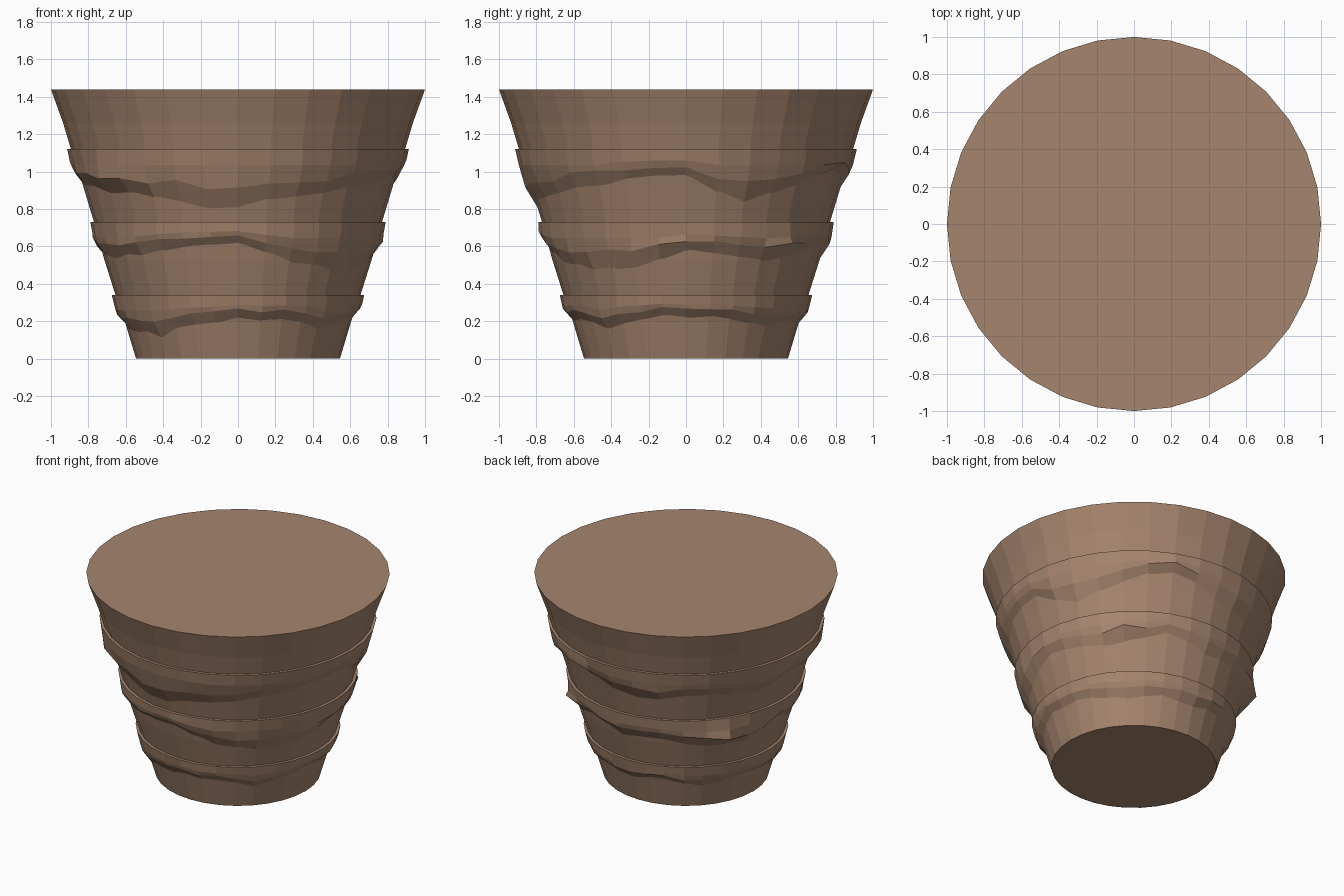
import bpy, math, random

if "Cube" in bpy.data.objects:
    bpy.data.objects.remove(bpy.data.objects["Cube"])

random.seed(4)
N = 32
CORE = [(0, .545), (.1, .575), (.2, .605), (.34, .655), (.53, .715), (.73, .77),
        (.93, .83), (1.12, .893), (1.26, .935), (1.44, 1.0)]

bark = bpy.data.materials.new("brown_bark")
bark.diffuse_color = (0.38, 0.235, 0.155, 1)
bark.use_nodes = True
bark.node_tree.nodes["Principled BSDF"].inputs["Base Color"].default_value = bark.diffuse_color


def core_r(z):
    for (z0, r0), (z1, r1) in zip(CORE, CORE[1:]):
        if z <= z1:
            return r0 + (r1 - r0) * (z - z0) / (z1 - z0)
    return CORE[-1][1]


def lathe(name, rings, capped):
    """rings: list of N (radius, z) pairs, bottom to top."""
    verts = [(r * math.cos(2 * math.pi * i / N), r * math.sin(2 * math.pi * i / N), z)
             for ring in rings for i, (r, z) in enumerate(ring)]
    faces = [(k * N + i, k * N + (i + 1) % N, (k + 1) * N + (i + 1) % N, (k + 1) * N + i)
             for k in range(len(rings) - 1) for i in range(N)]
    if capped:
        faces.append(tuple(reversed(range(N))))
        faces.append(tuple(range((len(rings) - 1) * N, len(rings) * N)))
    mesh = bpy.data.meshes.new(name)
    mesh.from_pydata(verts, [], faces)
    mesh.materials.append(bark)
    ob = bpy.data.objects.new(name, mesh)
    bpy.context.collection.objects.link(ob)
    return ob


# Tapered core
lathe("trunk_core", [[(r, z)] * N for z, r in CORE], True)


# Ragged overlapping bark layers: ledge height, ragged lower edge every 22.5 degrees,
# and chipped lumps as {segment: extra radius}
def bark_layer(name, top, edge, lumps):
    rings = [[] for _ in range(5)]
    for i in range(N):
        a, b = edge[i // 2], edge[(i // 2 + 1) % 16]
        end = a if i % 2 == 0 else (a + b) / 2 + random.uniform(-.02, .02)
        drop = top - end
        lip = end + drop * random.uniform(.32, .46)
        mid = top - min(.085, drop * .4)
        bump = lumps.get(i, 0)
        rings[0].append((core_r(end) - .006, end))
        rings[1].append((core_r(lip) + random.uniform(.02, .034) + bump, lip))
        rings[2].append((core_r(mid) + random.uniform(.024, .032) + bump * .4, mid))
        rings[3].append((core_r(top) + .02, top))
        rings[4].append((core_r(top) - .01, top))
    lathe(name, rings, False)


bark_layer("upper_bark_layer", 1.12,
           [.97, .82, .92, 1.0, .90, .88, .92, .87, .94, .91, .88, .82, .79, .85, .90, .95],
           {19: .02, 20: .03, 6: .02})
bark_layer("middle_bark_layer", .73,
           [.57, .53, .53, .60, .52, .55, .50, .48, .58, .52, .54, .59, .61, .50, .45, .47],
           {4: .04, 12: .03, 13: .05})
bark_layer("lower_bark_layer", .34,
           [.21, .20, .16, .20, .18, .21, .15, .20, .18, .13, .10, .17, .21, .20, .15, .20],
           {})
